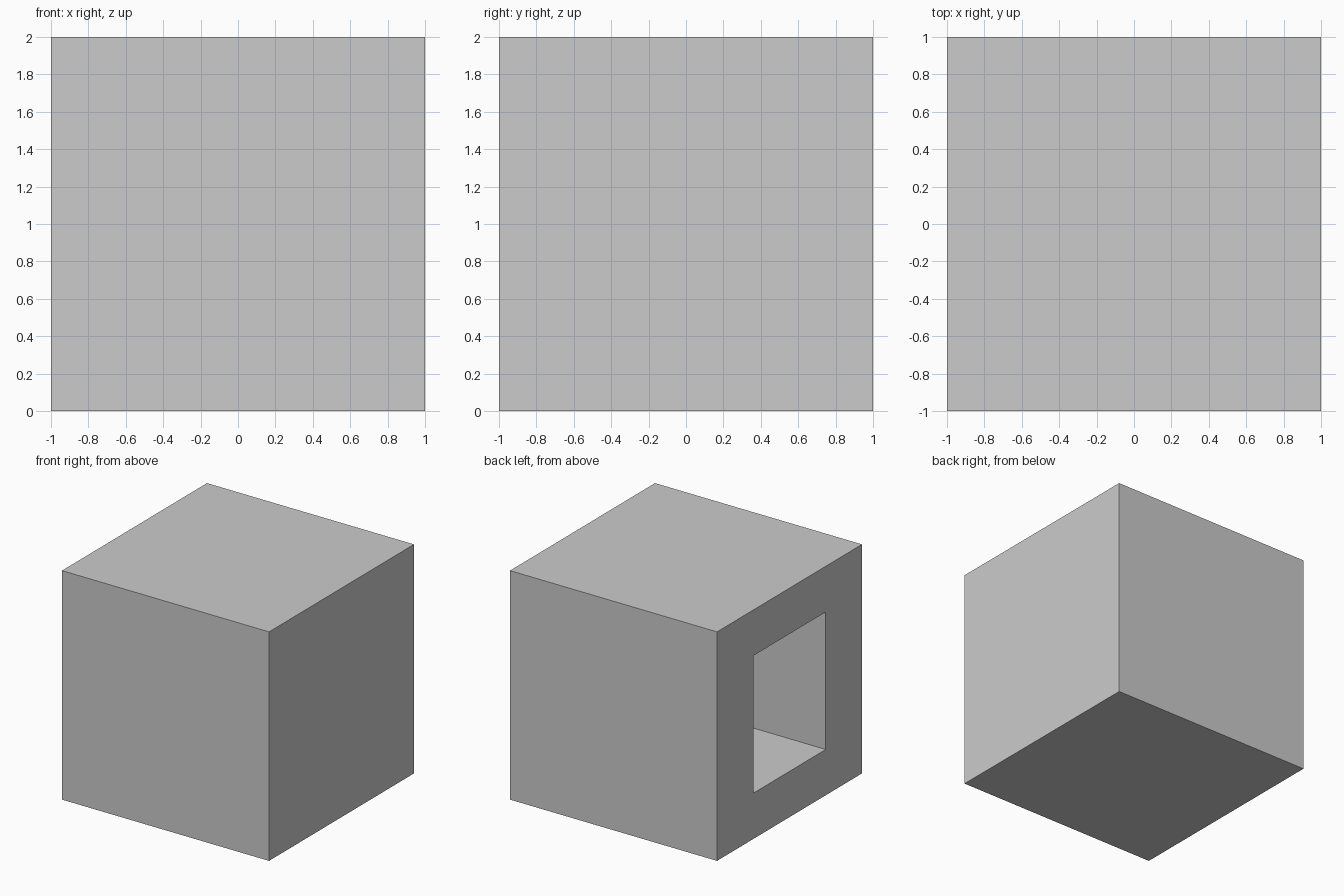
import bpy

if "Cube" in bpy.data.objects:
    bpy.data.objects.remove(bpy.data.objects["Cube"])


def box(name, lo, hi):
    """Axis-aligned box between two corners."""
    centre = [(a + b) / 2 for a, b in zip(lo, hi)]
    bpy.ops.mesh.primitive_cube_add(size=1, location=centre)
    ob = bpy.context.object
    ob.name = name
    ob.scale = [b - a for a, b in zip(lo, hi)]
    bpy.ops.object.transform_apply(location=False, rotation=False, scale=True)
    return ob


# Solid block
block = box("block", (-1, -1, 0), (1, 1, 2))

# Rectangular recess opening on the left side
cutter = box("recess_cutter", (-1.2, -0.5, 0.4), (0.5, 0.5, 1.6))
cutter.hide_render = True
cutter.display_type = 'WIRE'

cut = block.modifiers.new("recess", 'BOOLEAN')
cut.operation = 'DIFFERENCE'
cut.solver = 'EXACT'
cut.object = cutter
